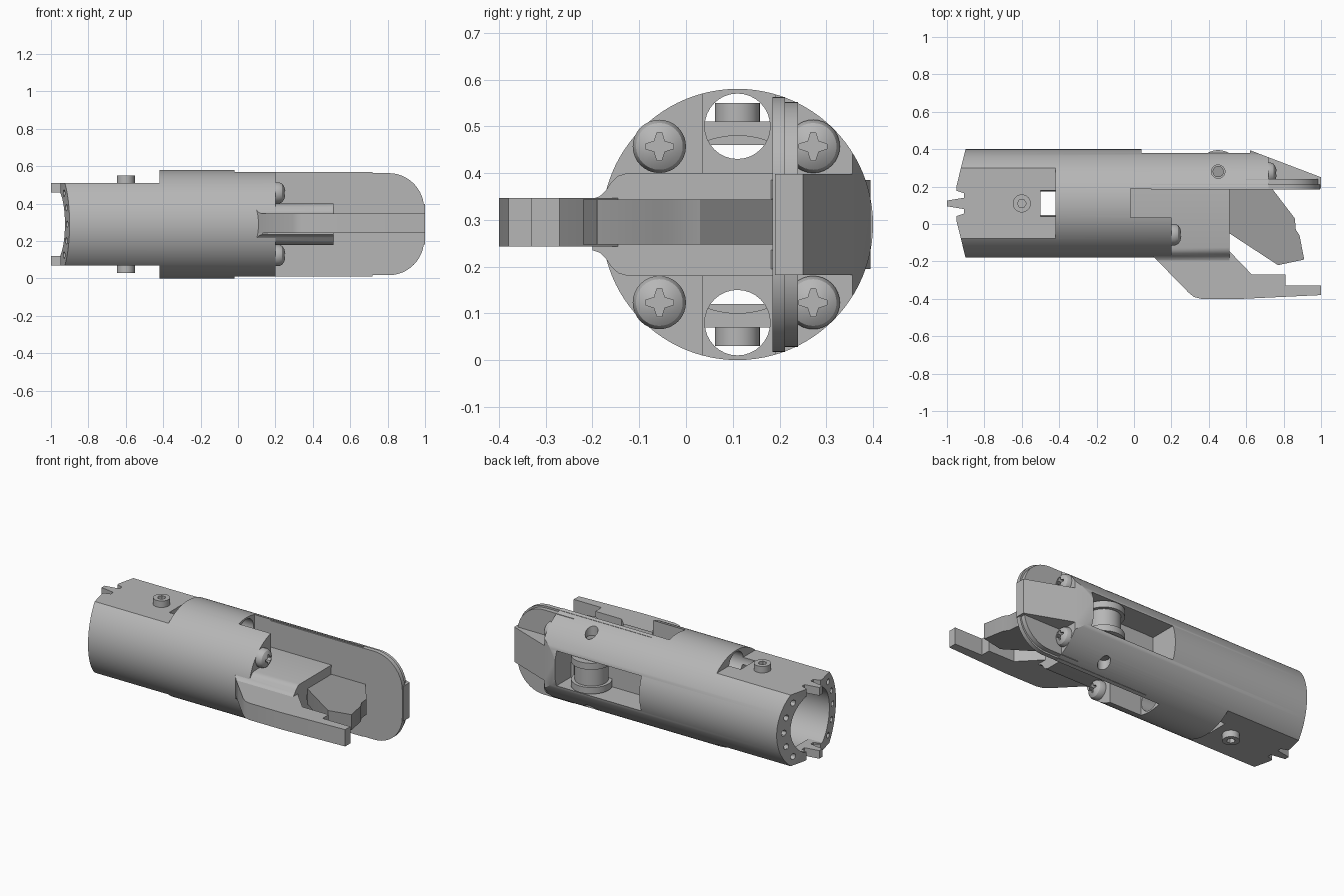
import bpy, bmesh, math
from mathutils import Vector

if "Cube" in bpy.data.objects:
    bpy.data.objects.remove(bpy.data.objects["Cube"])


def material(name, v):
    m = bpy.data.materials.new(name)
    m.use_nodes = True
    m.diffuse_color = (v, v, v, 1)
    m.node_tree.nodes["Principled BSDF"].inputs["Base Color"].default_value = (v, v, v, 1)
    return m


STEEL = material("steel grey", 0.47)
DARK = material("dark steel", 0.34)
CY, CZ, R = 0.11, 0.29, 0.29          # body axis and radius


def place(axis, u, v, w):
    """Map profile coordinates (u, v) and depth w to space."""
    return Vector({"X": (w, u, v), "Y": (u, w, v), "Z": (u, v, w)}[axis])


def prism(name, axis, pts, lo, hi, mat=STEEL):
    bm = bmesh.new()
    f = bm.faces.new([bm.verts.new(place(axis, u, v, lo)) for u, v in pts])
    r = bmesh.ops.extrude_face_region(bm, geom=[f])
    vs = [g for g in r["geom"] if isinstance(g, bmesh.types.BMVert)]
    bmesh.ops.translate(bm, verts=vs, vec=place(axis, 0, 0, hi - lo))
    bmesh.ops.recalc_face_normals(bm, faces=bm.faces)
    me = bpy.data.meshes.new(name)
    bm.to_mesh(me)
    bm.free()
    me.materials.append(mat)
    ob = bpy.data.objects.new(name, me)
    bpy.context.collection.objects.link(ob)
    return ob


def circle(u, v, r, n=32):
    return [(u + r * math.cos(math.tau * i / n), v + r * math.sin(math.tau * i / n)) for i in range(n)]


def rod(name, axis, u, v, r, lo, hi, n=32, mat=STEEL):
    return prism(name, axis, circle(u, v, r, n), lo, hi, mat)


def box(name, x, y, z):
    return prism(name, "Z", [(x[0], y[0]), (x[1], y[0]), (x[1], y[1]), (x[0], y[1])], *z)


def cut(ob, *cutters):
    for c in cutters:
        c.hide_render = True
        m = ob.modifiers.new("cut", "BOOLEAN")
        m.operation, m.solver, m.object = "DIFFERENCE", "EXACT", c
        deps = bpy.context.evaluated_depsgraph_get()
        me = bpy.data.meshes.new_from_object(ob.evaluated_get(deps))
        ob.modifiers.clear()
        ob.data = me
        bpy.data.objects.remove(c)


def mirror_z(pts):
    """Close a (y, z) half outline by reflecting it through the axis height."""
    return pts + [(y, 2 * CZ - z) for y, z in reversed(pts)]


SIDES = (1, -1)

# Body: one long tube with a cut-away front half and a tapered tip
body = rod("body", "X", CY, CZ, R, -0.96, 1.0, 96)
cut(body,
    box("front_clear", (0.2, 1.2), (-0.4, 0.19), (-0.2, 0.8)),
    box("channel", (-0.02, 1.2), (0.035, 0.19), (-0.2, 0.8)),
    prism("taper", "Z", [(0.6, 0.402), (1.0, 0.25), (1.2, 0.25), (1.2, 0.6), (0.6, 0.6)], -0.2, 0.8),
    prism("end_back", "Z", [(-0.9, 0.402), (-0.95, 0.2), (-1.2, 0.2), (-1.2, 0.6), (-0.9, 0.6)], -0.2, 0.8),
    prism("end_front", "Z", [(-0.9, -0.182), (-0.95, 0.02), (-1.2, 0.02), (-1.2, -0.4), (-0.9, -0.4)], -0.2, 0.8),
    box("end_trim", (-1.2, -0.95), (-0.4, 0.6), (-0.2, 0.8)),
    rod("bore", "X", CY, CZ, 0.19, -1.1, -0.42, 48),
    box("window", (0.04, 0.62), (0.21, 0.6), (0.185, 0.40)))
for s in SIDES:
    z = lambda d: tuple(sorted((CZ + s * d, CZ + s * 0.5)))
    cut(body,
        box("flat", (-1.2, -0.42), (-0.4, 0.6), z(0.22)),
        rod("cable_hole", "X", CY, CZ + s * 0.21, 0.07, -0.5, 0.1),
        box("screw_seat", (0.72, 1.2), (0.1, 0.6), z(0.108)),
        rod("pin_hole", "Z", 0.45, 0.28, 0.036, *z(0.17)))
for a in (0, 22, 44, 180, 158, 202, 136, 224, 338, 316):
    t = math.radians(a)
    cut(body, rod("rim_hole", "X", CY + 0.238 * math.cos(t), CZ + 0.238 * math.sin(t), 0.018, -1.1, -0.8, 12))

# Notched locating teeth on the rear rim
tooth = [(-0.93, 0.19), (-0.95, 0.18), (-0.91, 0.165), (-0.91, 0.14), (-1.0, 0.125),
         (-1.0, 0.095), (-0.91, 0.08), (-0.91, 0.055), (-0.95, 0.04), (-0.93, 0.03)]
notch = [(-0.97, 0.185), (-0.91, 0.165), (-0.91, 0.055), (-0.97, 0.035)]
for s in SIDES:
    lo, hi = sorted((CZ + s * 0.17, CZ + s * 0.22))
    cut(body, prism("notch", "Z", notch, lo - 0.02, hi + 0.02))
    prism("locating_tooth", "Z", [(-0.86, 0.19)] + tooth + [(-0.86, 0.03)], lo, hi)


# Fixed plate with a rounded nose
def nose(x0, x1, h, r):
    arc = [(x1 - r + r * math.sin(t), CZ + h - r + r * math.cos(t))
           for t in (math.pi / 2 * i / 12 for i in range(13))]
    return mirror_z([(x0, CZ + h)] + arc)


prism("nose_plate", "Y", nose(0.09, 0.995, 0.273, 0.19), 0.185, 0.212)
prism("nose_backing", "Y", nose(0.6, 0.985, 0.262, 0.18), 0.212, 0.24)

# Centre block that carries the arm
half = [(0.19, 0.40), (-0.125, 0.40), (-0.145, 0.394), (-0.16, 0.38), (-0.172, 0.362), (-0.185, 0.35), (-0.2, 0.345)]
block = prism("centre_block", "X", mirror_z(half), -0.03, 0.51)
cut(block,
    prism("block_relief", "Z", [(-0.1, -0.13), (0.1, -0.17), (0.18, -0.25), (-0.1, -0.4)], 0, 0.6),
    rod("wire_hole", "X", -0.02, CZ, 0.036, 0.3, 0.6))

# Fixed arm with a stepped tip
arm = [(0.08, -0.1), (0.1, -0.17), (0.29, -0.365), (0.32, -0.39), (0.36, -0.4), (0.58, -0.4),
       (1.0, -0.38), (1.0, -0.33), (0.81, -0.33), (0.81, -0.27), (0.63, -0.27), (0.505, -0.14), (0.45, -0.1)]
prism("fixed_arm", "Z", arm, 0.243, 0.347)

# Moving jaw on its grooved pivot wheel
jaw = [(0.4, 0.22), (0.73, 0.2), (0.86, 0.03), (0.865, -0.03), (0.885, -0.06), (0.91, -0.19),
       (0.77, -0.22), (0.51, -0.05), (0.4, 0.1)]
prism("moving_jaw", "Z", jaw, 0.247, 0.343, DARK)
for lo, hi, r in ((0.195, 0.235, 0.115), (0.235, 0.345, 0.095), (0.345, 0.385, 0.115)):
    rod("pivot_wheel", "Z", 0.45, 0.28, r, lo, hi, 48)


# Domed cross-head screws
def screw(x, y, z):
    bm = bmesh.new()
    rings = [(0, 0.057), (0.02, 0.057), (0.036, 0.05), (0.047, 0.034), (0.053, 0.015)]
    loops = [[bm.verts.new((x + d, y + u, z + v)) for u, v in circle(0, 0, r)] for d, r in rings]
    for a, b in zip(loops, loops[1:]):
        for i in range(32):
            bm.faces.new((a[i], a[i - 31], b[i - 31], b[i]))
    bm.faces.new(loops[0])
    bm.faces.new(loops[-1])
    bmesh.ops.recalc_face_normals(bm, faces=bm.faces)
    me = bpy.data.meshes.new("cross_head_screw")
    bm.to_mesh(me)
    bm.free()
    me.materials.append(STEEL)
    ob = bpy.data.objects.new("cross_head_screw", me)
    bpy.context.collection.objects.link(ob)
    cross = []
    for i in range(4):
        c, s = math.cos(i * math.pi / 2), math.sin(i * math.pi / 2)
        cross += [(y + u * c - v * s, z + u * s + v * c) for u, v in ((0.03, -0.005), (0.03, 0.005), (0.011, 0.011))]
    cut(ob, prism("cross", "X", cross, x + 0.025, x + 0.1))


for s in SIDES:
    screw(0.2, -0.057, CZ + s * 0.167)
    screw(0.71, 0.272, CZ + s * 0.167)

    # Set screws on the rear flats and pivot pins
    lo, hi = sorted((CZ + s * 0.2, CZ + s * 0.26))
    post = rod("set_screw", "Z", -0.6, CY, 0.048, lo, hi)
    cut(post, rod("socket", "Z", -0.6, CY, 0.024, *sorted((CZ + s * 0.22, CZ + s * 0.3)), 6))
    rod("pivot_pin", "Z", 0.45, 0.28, 0.03, *sorted((CZ + s * 0.05, CZ + s * 0.2)), 16, DARK)

# Smooth the round surfaces, keep edges sharp
bpy.ops.object.select_all(action="DESELECT")
for ob in bpy.context.collection.objects:
    if ob.type == "MESH":
        ob.select_set(True)
        bpy.context.view_layer.objects.active = ob
bpy.ops.object.shade_smooth_by_angle(angle=math.radians(30))
